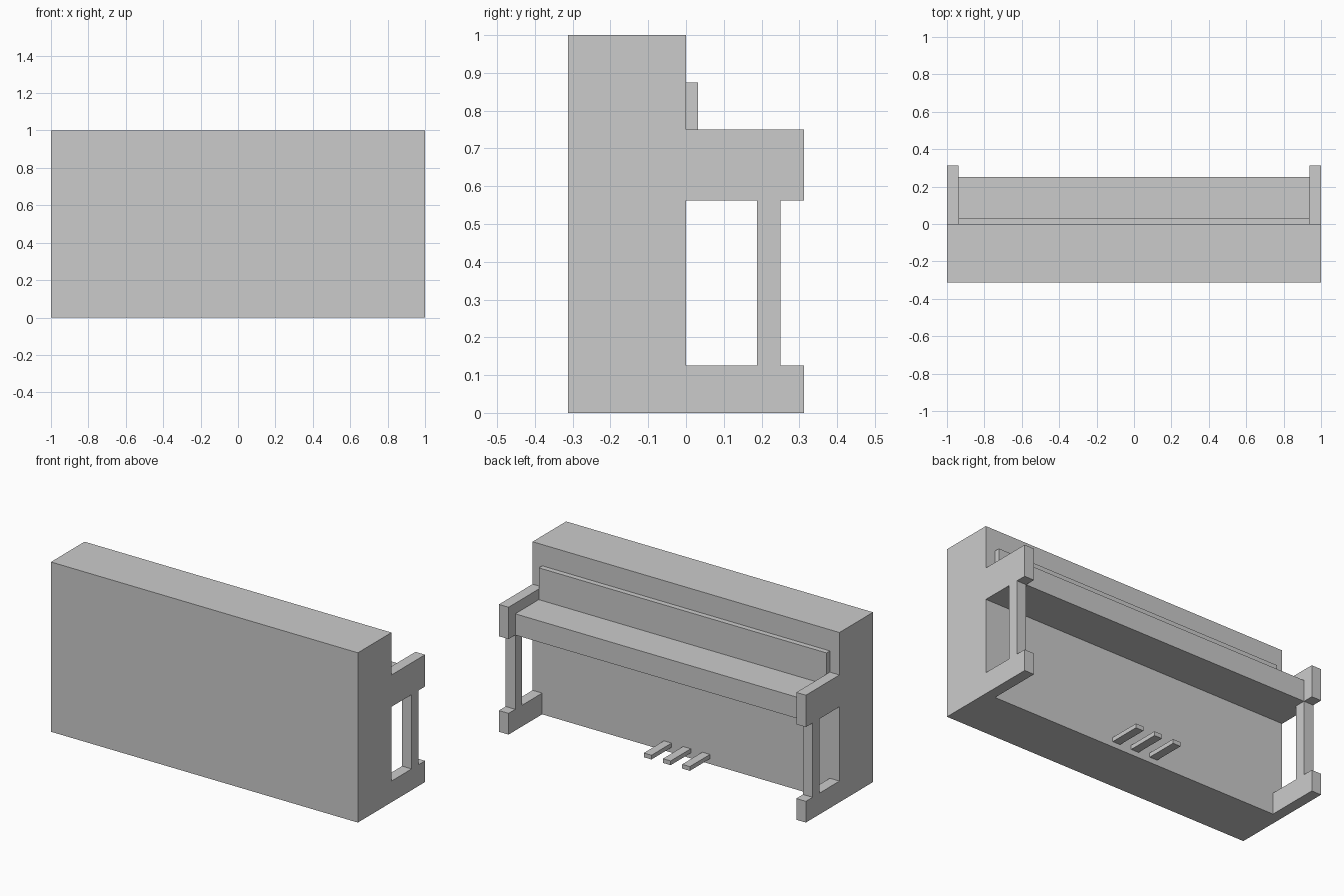
import bpy

if "Cube" in bpy.data.objects:
    bpy.data.objects.remove(bpy.data.objects["Cube"])


def box(name, x, y, z, mirror=False):
    """Box from (min, max) ranges, optionally mirrored across x = 0."""
    verts = [(a, b, c) for a in x for b in y for c in z]
    faces = [(0, 1, 3, 2), (4, 6, 7, 5), (0, 4, 5, 1),
             (2, 3, 7, 6), (0, 2, 6, 4), (1, 5, 7, 3)]
    mesh = bpy.data.meshes.new(name)
    mesh.from_pydata(verts, [], faces)
    obj = bpy.data.objects.new(name, mesh)
    bpy.context.collection.objects.link(obj)
    if mirror:
        obj.modifiers.new("Mirror", 'MIRROR').use_axis[0] = True
    return obj


DEPTH = 0.3125      # half the full depth
INNER = 0.9375      # inner face of the side supports
SIDE = (INNER, 1)

# Upright case
box("case", (-1, 1), (-DEPTH, 0), (0, 1))

# Side supports, one per end: arm, leg, foot
box("arms", SIDE, (0, DEPTH), (0.5625, 0.75), True)
box("legs", SIDE, (0.1875, 0.25), (0.125, 0.5625), True)
box("feet", SIDE, (0, DEPTH), (0, 0.125), True)

# Keyboard shelf and music desk
box("keyboard", (-INNER, INNER), (0, 0.25), (0.5625, 0.6875))
box("music_desk", (-INNER, INNER), (0, 0.03125), (0.6875, 0.875))

# Three pedals
for i, label in enumerate(("left", "middle", "right")):
    x = -0.03125 + (i - 1) * 0.125
    box(f"pedal_{label}", (x, x + 0.05), (0, 0.1875), (0.03125, 0.05625))
